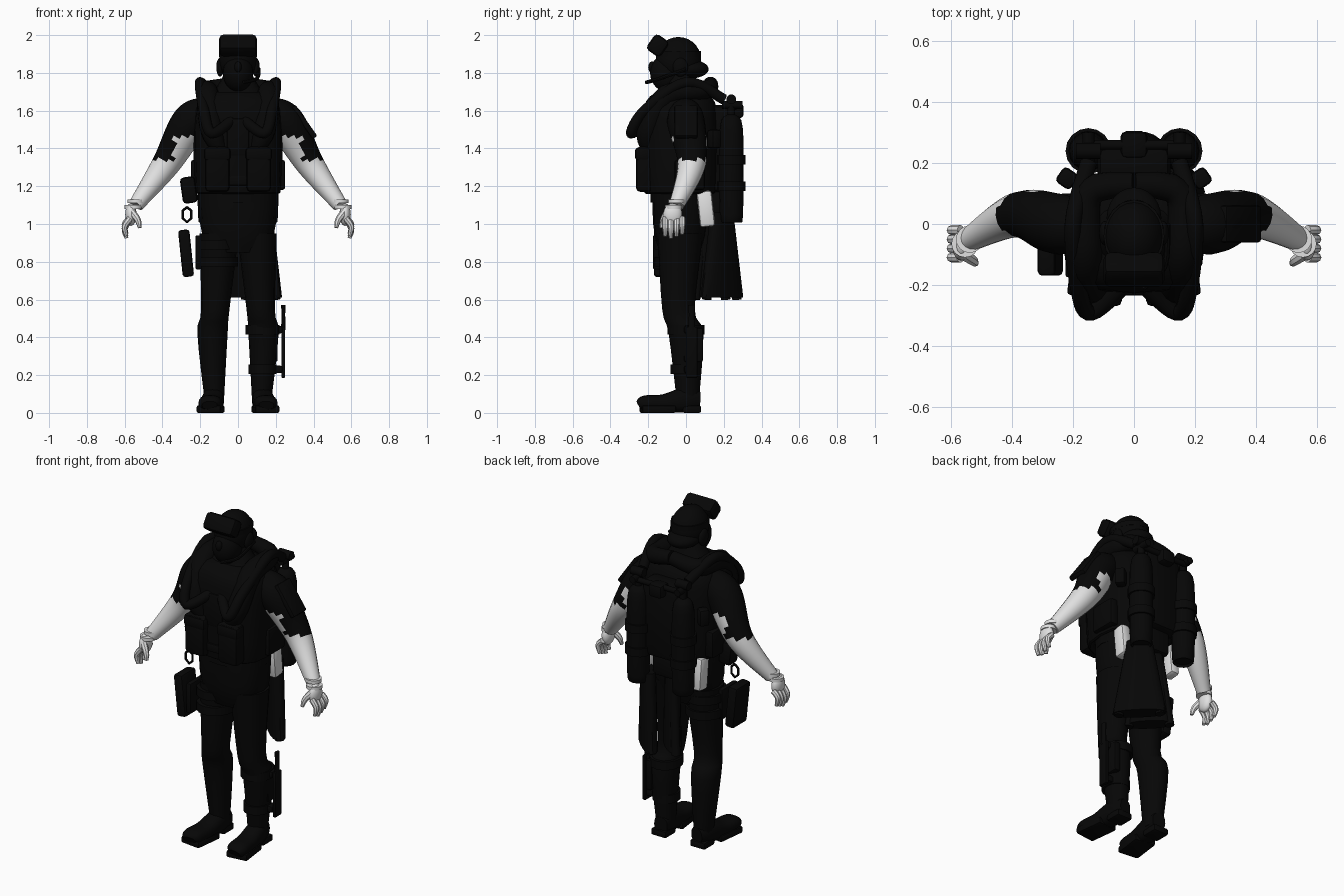
import bpy, bmesh, math
from mathutils import Euler, Vector

default_cube = bpy.data.objects.get("Cube")
if default_cube:
    bpy.data.objects.remove(default_cube, do_unlink=True)


def material(name, value):
    mat = bpy.data.materials.new(name)
    mat.use_nodes = True
    colour = (value, value, value, 1)
    mat.diffuse_color = colour
    mat.node_tree.nodes["Principled BSDF"].inputs["Base Color"].default_value = colour
    return mat


BLACK = material("black gear", .002)
PALE = material("pale grey", .75)


def finish(name, bm, mat):
    """Turn a bmesh into a smooth-shaded object with sharp edges kept."""
    bmesh.ops.recalc_face_normals(bm, faces=bm.faces[:])
    mesh = bpy.data.meshes.new(name)
    bm.to_mesh(mesh)
    bm.free()
    mesh.materials.append(mat)
    obj = bpy.data.objects.new(name, mesh)
    bpy.context.collection.objects.link(obj)
    bpy.ops.object.select_all(action="DESELECT")
    obj.select_set(True)
    bpy.context.view_layer.objects.active = obj
    bpy.ops.object.shade_smooth_by_angle(angle=math.radians(40))
    return obj


def spline(rows, steps):
    """Catmull-Rom interpolation of positions and radii."""
    last = len(rows) - 1
    result = []
    for i in range(last):
        before, start, end, after = (rows[max(0, min(last, k))] for k in range(i - 1, i + 3))
        for step in range(steps):
            t = step / steps
            result.append([q + t * (r - p + t * (2 * p - 5 * q + 4 * r - s + t * (3 * (q - r) + s - p))) / 2
                           for p, q, r, s in zip(before, start, end, after)])
    return result + [rows[last]]


def as_list(value, count):
    return value if isinstance(value, list) else [value] * count


def sweep(name, path, radius, flat=1, mat=BLACK, side=1, facing=(0, 1, 0), level=False, sides=16, steps=4, power=1):
    """Loft superellipse sections along a path; flat is the depth to width ratio."""
    count = len(path)
    rows = [[*point, r, r * f] for point, r, f in zip(path, as_list(radius, count), as_list(flat, count))]
    rows = spline(rows, steps)
    points = [Vector(row[:3]) for row in rows]
    depth_axis = Vector(facing)
    bm = bmesh.new()
    rings = []
    for i, (x, y, z, width, depth) in enumerate(rows):
        tangent = points[min(i + 1, len(points) - 1)] - points[max(i - 1, 0)]
        if level:
            tangent = Vector((0, 0, 1))
        tangent.normalize()
        depth_axis = (depth_axis - tangent * depth_axis.dot(tangent)).normalized()
        width_axis = tangent.cross(depth_axis)
        ring = []
        for k in range(sides):
            angle = math.tau * k / sides
            u, v = (math.copysign(abs(f) ** power, f) for f in (math.cos(angle), math.sin(angle)))
            p = points[i] + width_axis * u * width + depth_axis * v * depth
            ring.append(bm.verts.new((p.x * side, p.y, p.z)))
        rings.append(ring)
    for lower, upper in zip(rings, rings[1:]):
        for k in range(sides):
            bm.faces.new((lower[k - 1], lower[k], upper[k], upper[k - 1]))
    bm.faces.new(rings[0])
    bm.faces.new(rings[-1])
    return finish(name, bm, mat)


def column(name, x, y, heights, radius, **options):
    return sweep(name, [(x, y, z) for z in heights], radius, level=True, **options)


def strap(name, at, radius, flat=1, height=.05, mat=BLACK):
    x, y, z = at
    return column(name, x, y, (z - height / 2, z + height / 2), radius, flat=flat, mat=mat, steps=1)


def rod(name, start, end, radius, **options):
    return sweep(name, [start, end], radius, steps=1, **options)


def ball(name, at, size, mat=BLACK):
    bm = bmesh.new()
    bmesh.ops.create_uvsphere(bm, u_segments=24, v_segments=14, radius=1)
    bmesh.ops.scale(bm, vec=size, verts=bm.verts)
    bmesh.ops.translate(bm, vec=at, verts=bm.verts)
    return finish(name, bm, mat)


def box(name, at, size, pitch=0, roll=0, turn=0, mat=BLACK):
    """Rounded box, with the rounding set by its thinnest side."""
    bm = bmesh.new()
    bmesh.ops.create_cube(bm, size=1)
    bmesh.ops.scale(bm, vec=size, verts=bm.verts)
    bmesh.ops.bevel(bm, geom=bm.edges[:], offset=min(size) / 4, segments=2, affect="EDGES", profile=.5)
    rotation = Euler([math.radians(angle) for angle in (pitch, roll, turn)]).to_matrix()
    bmesh.ops.rotate(bm, matrix=rotation, verts=bm.verts)
    bmesh.ops.translate(bm, vec=at, verts=bm.verts)
    return finish(name, bm, mat)


# Torso, vest and belt
column("torso", 0, -.03, (.85, 1, 1.4, 1.6, 1.7, 1.8), [.15, .2, .21, .22, .13, .07], flat=.72, power=.8)
column("vest", 0, -.03, (1.17, 1.2, 1.6, 1.7), [.2, .23, .23, .15], flat=.85, power=.7)
strap("belt", at=(0, -.03, 1.14), radius=.21, flat=.75)

# Head with hood, jaw and raised diving mask
ball("head", at=(0, -.04, 1.87), size=(.1, .12, .12))
ball("jaw", at=(0, -.1, 1.8), size=(.08, .09, .1))
ball("nose", at=(0, -.18, 1.83), size=(.02, .02, .03))
ball("hood_back", at=(0, .02, 1.82), size=(.09, .1, .05))
strap("mask_strap", at=(0, -.04, 1.9), radius=.1, flat=1.2, height=.03)
box("diving_mask", at=(0, -.15, 1.945), size=(.2, .09, .1), pitch=-35)
sweep("microphone_boom", [(.11, 0, 1.82), (.1, -.14, 1.77), (.03, -.21, 1.75)], radius=.01, sides=8)

# Joints of the left limbs
neck_side, shoulder, elbow, wrist = (.15, 0, 1.6), (.25, 0, 1.54), (.38, .03, 1.32), (.54, -.05, 1.1)
hip, knee, calf, ankle = (.1, -.03, .95), (.12, -.04, .55), (.135, 0, .42), (.125, .01, .05)

for side, word in ((1, "left "), (-1, "right ")):
    ball(word + "earphone", at=(side * .095, -.03, 1.83), size=(.02, .04, .05))

    # Arm with a short sleeve that hangs lower on the outside
    arm = sweep(word + "arm", [neck_side, shoulder, elbow, wrist], [.07, .1, .075, .04], side=side, steps=10)
    arm.data.materials.append(PALE)
    for face in arm.data.polygons:
        hem = 1.34 if abs(face.center.x) > .34 else 1.46
        face.material_index = int(face.center.z < hem)

    # Glove cuff, palm, fingers and thumb
    for drop in (0, .03):
        strap(word + "cuff", at=(side * (.54 + drop / 2), -.05 - drop / 2, 1.12 - drop), radius=.045, height=.02, mat=PALE)
    ball(word + "palm", at=(side * .567, -.07, 1.05), size=(.03, .05, .06), mat=PALE)
    for finger in range(4):
        y = -.11 + finger * .03
        tip = .925 + abs(finger - 1) / 90
        sweep(word + "finger", [(.57, y, 1.03), (.6, y, tip + .05), (.59, y, tip)], [.017, .016, .01],
              mat=PALE, side=side, sides=8)
    sweep(word + "thumb", [(.56, -.1, 1.06), (.53, -.12, 1.02), (.52, -.13, .98)], [.02, .017, .01],
          mat=PALE, side=side, sides=8)

    # Leg and boot
    sweep(word + "leg", [hip, knee, calf, ankle], [.105, .075, .08, .05], flat=1.15, side=side, level=True)
    sweep(word + "boot", [(.12, .07, .07), (.13, 0, .07), (.14, -.12, .05), (.15, -.22, .05), (.15, -.25, .04)],
          [.04, .055, .06, .06, .04], flat=[1.2, 1.2, .8, .7, .6], side=side, facing=(0, 0, 1), power=.8)
    box(word + "sole", at=(side * .145, -.15, .02), size=(.13, .18, .04), turn=side * 7)
    box(word + "heel", at=(side * .13, .03, .02), size=(.1, .1, .04))

    # Vest bladder and breathing hose over the shoulder
    sweep(word + "bladder", [(0, .13, 1.74), (.15, .1, 1.71), (.16, -.1, 1.68), (.14, -.2, 1.5), (.1, -.2, 1.4)],
          [.04, .05, .06, .06, .04], side=side)
    sweep(word + "breathing_hose", [(.15, .2, 1.66), (.2, 0, 1.75), (.18, -.22, 1.6), (.14, -.29, 1.48), (.03, -.2, 1.55)],
          radius=.028, side=side, steps=6)

    # Pockets and pouches
    box(word + "front_pocket", at=(side * .11, -.22, 1.29), size=(.13, .09, .24))
    box(word + "pocket_flap", at=(side * .11, -.23, 1.37), size=(.14, .08, .07))
    box(word + "side_valve", at=(side * .22, .15, 1.45), size=(.06, .06, .1), turn=side * 35)
    box(word + "side_pouch", at=(side * .22, .02, 1.26), size=(.06, .16, .16))
    box(word + "pale_pouch", at=(side * .17, .105, 1.08), size=(.06, .08, .19), pitch=6, mat=PALE)

    # Gas tank with clamps and valve
    tank_x, tank_y = side * .15, .24
    column(word + "tank", tank_x, tank_y, (1.02, 1.05, 1.5, 1.58), [.045, .062, .062, .02])
    for z in (1.2, 1.34):
        strap(word + "tank_clamp", at=(tank_x, tank_y, z), radius=.075)
    strap(word + "valve", at=(tank_x, tank_y, 1.62), radius=.02, height=.1)
    rod(word + "valve_handle", (tank_x - .04, tank_y, 1.66), (tank_x + .04, tank_y, 1.66), radius=.026)
    rod(word + "valve_outlet", (tank_x, .19, 1.63), (tank_x, .3, 1.63), radius=.02, facing=(0, 0, 1))

# Chest plate, buckle and back unit
box("chest_plate", at=(0, -.21, 1.46), size=(.12, .05, .2))
box("waist_buckle", at=(0, -.22, 1.23), size=(.1, .03, .05))
box("back_unit", at=(0, .19, 1.4), size=(.24, .13, .46))
box("regulator", at=(0, .26, 1.6), size=(.09, .09, .08))
rod("crossbar", (-.15, .26, 1.62), (.15, .26, 1.62), radius=.016)
box("lower_back_pack", at=(0, .16, 1.12), size=(.17, .1, .16))

# Swim fins hanging side by side, turned diagonally behind the hips
for word, x, y, width in (("outer ", .12, .19, 3.3), ("inner ", 0, .13, 2.6)):
    sweep(word + "fin", [(x, y, 1.06), (x, y, .61)], [.04, .045], flat=[1.8, width],
          facing=(-1, 1, 0), level=True, power=.8)
    for spread in (-.08, .08):
        rod(word + "fin_rib", (x - spread / 2, y + spread / 2, 1), (x - spread, y + spread, .6), radius=.025)

# Panel on the left sleeve
box("sleeve_panel", at=(.35, 0, 1.54), size=(.03, .12, .2), roll=-35)

# Holster, thigh straps, snap hook and pouch on the right hip
box("holster", at=(-.275, -.1, .845), size=(.06, .14, .25), roll=-6)
box("thigh_pad", at=(-.21, -.1, .85), size=(.03, .15, .18))
for z in (.8, .89):
    strap("thigh_strap", at=(-.11, -.04, z), radius=.11, flat=1.15)
box("hip_pouch", at=(-.26, -.04, 1.18), size=(.08, .09, .14), roll=-8)
turns = [math.tau * k / 6 for k in range(7)]
sweep("snap_hook", [(-.27 + math.sin(a) * .026, -.08, 1.05 + math.cos(a) * .04) for a in turns], radius=.007, sides=6, steps=1)

# Shin straps, calf pad and sheathed knife on the left leg
for z, radius in ((.44, .09), (.23, .075)):
    strap("shin_strap", at=(.13, 0, z), radius=radius, flat=1.1)
    box("knife_bracket", at=(.21, .02, z), size=(.05, .06, .04))
box("calf_pad", at=(.19, .04, .36), size=(.04, .1, .18))
box("knife_sheath", at=(.24, .03, .32), size=(.02, .06, .27))
column("knife_handle", .24, .03, (.44, .52, .57), [.012, .01, .012], flat=1.6, sides=10)
